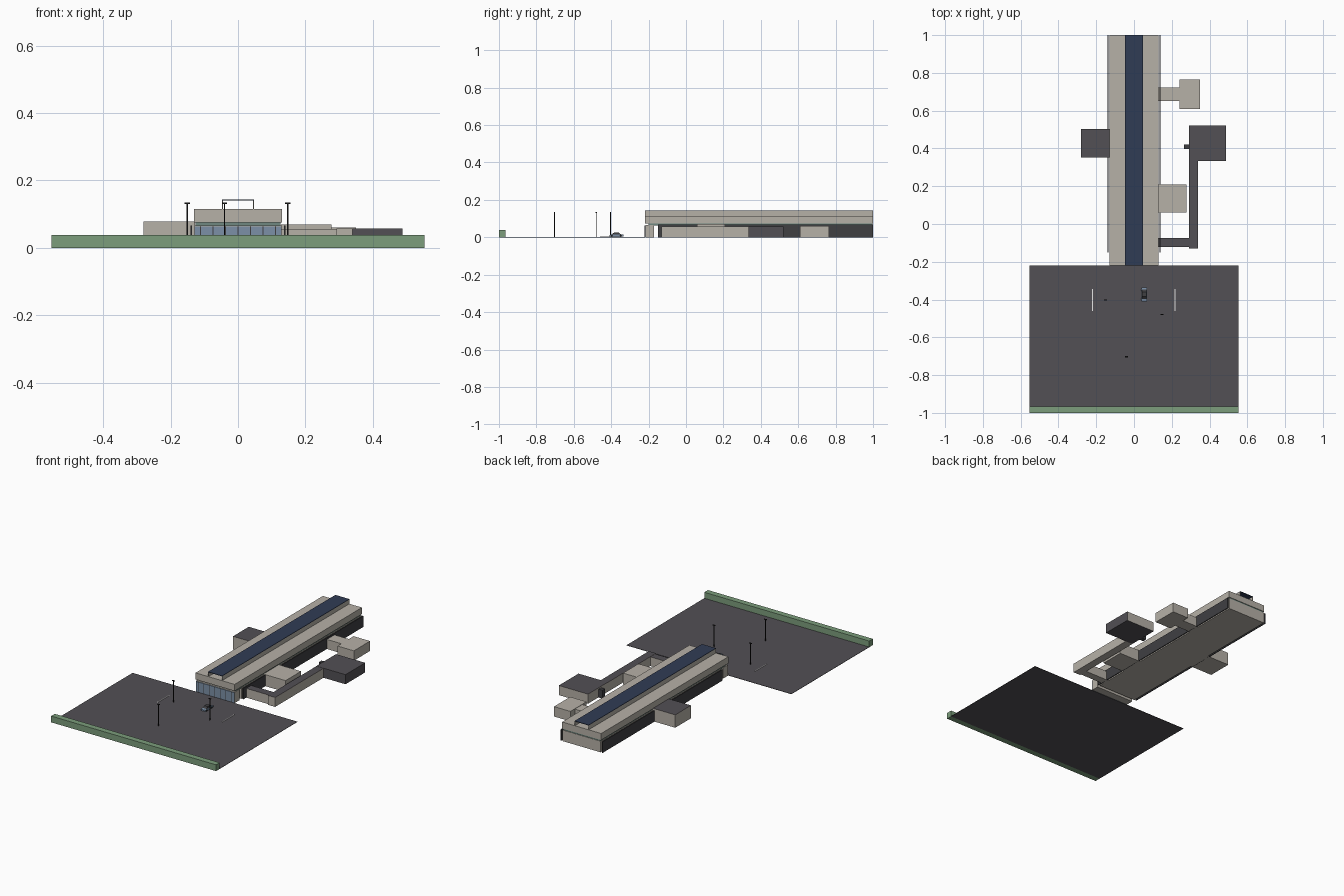
import bpy, bmesh
from mathutils import Vector

old = bpy.data.objects.get("Cube")
if old:
    bpy.data.objects.remove(old, do_unlink=True)


def material(name, r, g, b):
    m = bpy.data.materials.new(name)
    m.use_nodes = True
    m.diffuse_color = (r, g, b, 1)
    bsdf = next(n for n in m.node_tree.nodes if n.type == 'BSDF_PRINCIPLED')
    bsdf.inputs["Base Color"].default_value = (r, g, b, 1)
    bsdf.inputs["Roughness"].default_value = 0.8
    return m


stone = material("stone", 0.47, 0.44, 0.39)
asphalt = material("asphalt", 0.085, 0.08, 0.09)
charcoal = material("charcoal", 0.05, 0.05, 0.055)
navy = material("navy", 0.03, 0.045, 0.09)
green = material("hedge green", 0.2, 0.34, 0.2)
glass = material("blue glass", 0.2, 0.28, 0.39)
teal = material("teal glass", 0.16, 0.25, 0.22)
white = material("white paint", 0.8, 0.8, 0.8)
black = material("black metal", 0.01, 0.01, 0.01)


def finish(name, bm, *mats):
    mesh = bpy.data.meshes.new(name)
    bm.to_mesh(mesh)
    bm.free()
    for m in mats:
        mesh.materials.append(m)
    obj = bpy.data.objects.new(name, mesh)
    bpy.context.collection.objects.link(obj)
    return obj


def box(name, x, y, z, mat, second=None, sides=()):
    """Box between ranges; faces whose normal is in sides get the second material."""
    bm = bmesh.new()
    bmesh.ops.create_cube(bm, size=1)
    for v in bm.verts:
        v.co = Vector([(r[0] + r[1]) / 2 + c * (r[1] - r[0]) for r, c in zip((x, y, z), v.co)])
    bm.normal_update()
    for f in bm.faces:
        if any(f.normal.dot(Vector(s)) > 0.9 for s in sides):
            f.material_index = 1
    return finish(name, bm, mat, *([second] if second else []))


def extrude_profile(name, points, x, mat):
    """Side profile in (y, z) extruded across x."""
    bm = bmesh.new()
    face = bm.faces.new([bm.verts.new((x[0], y, z)) for y, z in points])
    new = bmesh.ops.extrude_face_region(bm, geom=[face])["geom"]
    bmesh.ops.translate(bm, vec=(x[1] - x[0], 0, 0),
                        verts=[v for v in new if isinstance(v, bmesh.types.BMVert)])
    bmesh.ops.recalc_face_normals(bm, faces=bm.faces)
    return finish(name, bm, mat)


UP, DOWN, FRONT, EAST = (0, 0, 1), (0, 0, -1), (0, -1, 0), (1, 0, 0)

# Forecourt and hedge
box("forecourt", (-0.553, 0.553), (-0.97, -0.22), (0, 0.002), asphalt)
box("hedge", (-0.553, 0.553), (-1, -0.965), (0, 0.038), green)

# Main hall
box("lower_hall", (-0.128, 0.128), (-0.15, 1), (0, 0.067), stone)
box("window_band", (-0.126, 0.126), (-0.2, 0.997), (0.064, 0.076), teal)
box("upper_hall", (-0.131, 0.131), (-0.22, 1), (0.075, 0.115), stone)
box("entrance_block", (-0.129, 0.129), (-0.216, -0.17), (0, 0.066), stone)
box("entrance_glass", (-0.129, 0.129), (-0.22, -0.215), (0.002, 0.064), glass)
for i in range(7):
    x = -0.111 + i * 0.037
    box("entrance_mullion", (x - 0.001, x + 0.001), (-0.222, -0.219), (0.002, 0.064), charcoal)

# Open-ended roof monitor and side screens
box("monitor_roof", (-0.047, 0.047), (-0.22, 1), (0.141, 0.144), navy)
for s in (-1, 1):
    edge = sorted((s * 0.047, s * 0.045))
    box("monitor_wall", edge, (-0.219, 0.999), (0.115, 0.141), stone)
    edge = sorted((s * 0.136, s * 0.141))
    box("side_screen", edge, (-0.15, 1), (0, 0.067), charcoal)

# Wings
box("west_wing", (-0.28, -0.128), (0.352, 0.503), (0, 0.078), stone, asphalt, [UP])
box("east_wing", (0.128, 0.277), (0.06, 0.208), (0, 0.07), stone)
box("rear_link", (0.128, 0.24), (0.65, 0.723), (0, 0.058), stone)
box("rear_pavilion", (0.24, 0.35), (0.61, 0.765), (0, 0.06), stone)
box("corridor_link", (0.128, 0.292), (-0.122, -0.075), (0, 0.056), stone, asphalt, [UP])
box("corridor", (0.292, 0.34), (-0.13, 0.333), (0, 0.057), stone, asphalt, [UP])
box("corner_pavilion", (0.292, 0.488), (0.333, 0.522), (0, 0.058),
    stone, asphalt, [UP, DOWN, FRONT, EAST])
box("service_unit", (0.265, 0.292), (0.397, 0.422), (0, 0.05), charcoal)

# Parking lines
for x in (-0.22, 0.217):
    box("parking_line", (x - 0.002, x + 0.002), (-0.46, -0.345), (0.002, 0.004), white)

# Lamp posts
for x, y in ((-0.15, -0.403), (0.147, -0.48), (-0.04, -0.703)):
    box("lamp_post", (x - 0.002, x + 0.002), (y - 0.002, y + 0.002), (0.002, 0.132), black)
    box("lamp_head", (x - 0.008, x + 0.008), (y - 0.003, y + 0.003), (0.13, 0.134), black)

# Parked car
extrude_profile("car_body", [(-0.41, 0.005), (-0.335, 0.005), (-0.335, 0.014),
                             (-0.35, 0.016), (-0.395, 0.016), (-0.41, 0.013)], (0.039, 0.069), glass)
extrude_profile("car_cabin", [(-0.397, 0.016), (-0.348, 0.016), (-0.36, 0.025),
                              (-0.385, 0.025)], (0.042, 0.066), charcoal)
for x in (0.038, 0.064):
    for y in (-0.397, -0.349):
        bm = bmesh.new()
        bmesh.ops.create_cone(bm, cap_ends=True, segments=10, radius1=0.006, radius2=0.006, depth=0.006)
        wheel = finish("car_wheel", bm, black)
        wheel.rotation_euler.y = 1.5708
        wheel.location = (x + 0.003, y, 0.008)
